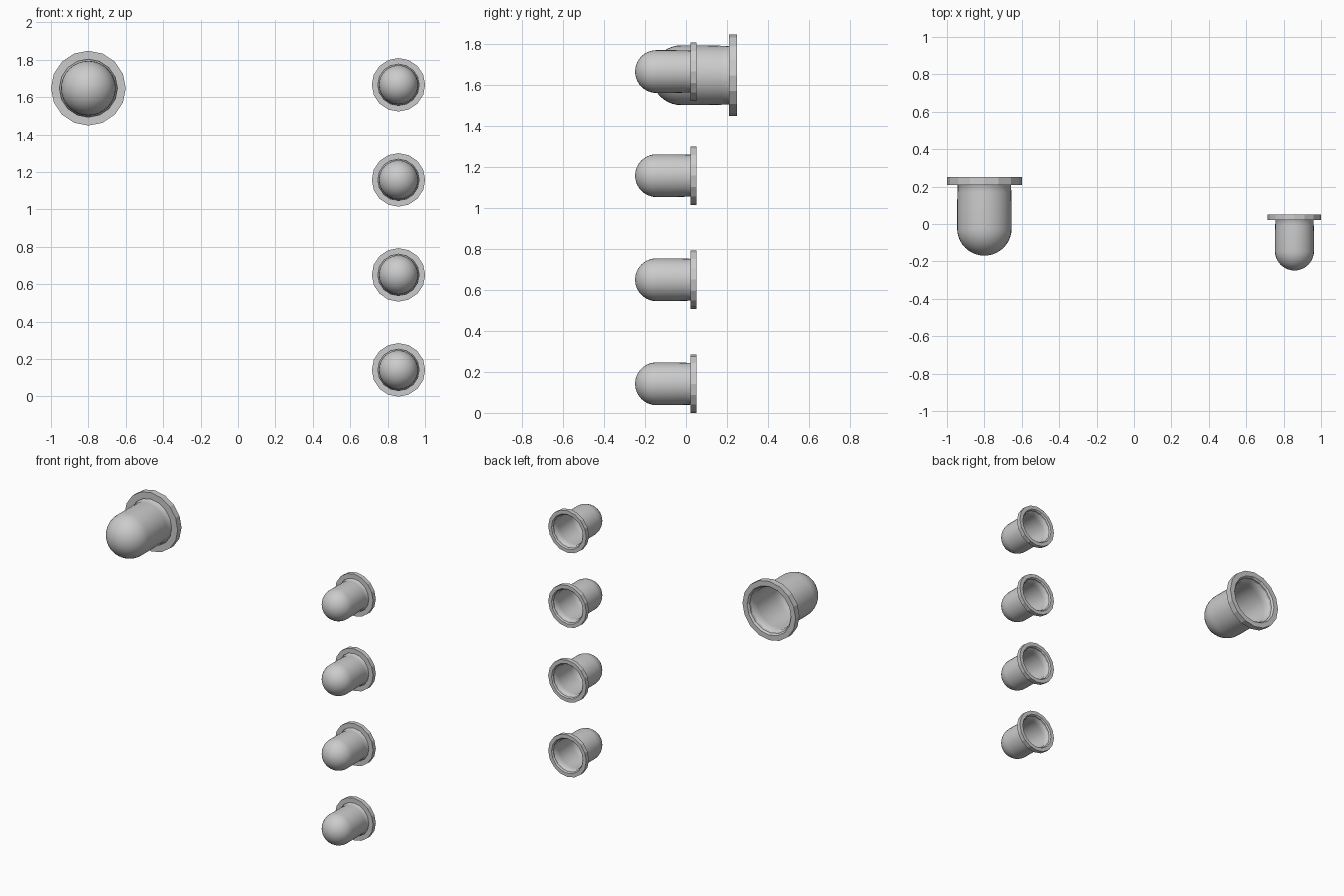
import bpy, bmesh
from math import pi, sin, cos, radians

if "Cube" in bpy.data.objects:
    bpy.data.objects.remove(bpy.data.objects["Cube"])


def lathe(name, profile, sides, centre, scale, closed=False, smooth=False):
    """Revolve (radius, y) points round the y axis; y = 0 is the back of the lamp."""
    bm = bmesh.new()
    cx, cy, cz = centre
    rings = []
    for r, y in profile:
        if r < 1e-6:
            rings.append([bm.verts.new((cx, cy + y * scale, cz))])
        else:
            rings.append([bm.verts.new((cx + r * scale * cos(2 * pi * i / sides),
                                        cy + y * scale,
                                        cz + r * scale * sin(2 * pi * i / sides)))
                          for i in range(sides)])
    pairs = list(zip(rings, rings[1:]))
    if closed:
        pairs.append((rings[-1], rings[0]))
    for a, b in pairs:
        for i in range(sides):
            j = (i + 1) % sides
            if len(a) == 1:
                bm.faces.new((a[0], b[j], b[i]))
            else:
                bm.faces.new((a[i], a[j], b[j], b[i]))
    bmesh.ops.recalc_face_normals(bm, faces=bm.faces)
    mesh = bpy.data.meshes.new(name)
    bm.to_mesh(mesh)
    bm.free()
    obj = bpy.data.objects.new(name, mesh)
    bpy.context.collection.objects.link(obj)
    if smooth:
        bpy.ops.object.select_all(action='DESELECT')
        obj.select_set(True)
        bpy.context.view_layer.objects.active = obj
        bpy.ops.object.shade_smooth_by_angle(angle=radians(40))
    return obj


# Hollow dome: rounded nose, straight barrel, slight neck, rim seated in the flange
R, LENGTH = 0.146, 0.419
dome = [(R * sin(k * pi / 20), -LENGTH + R * (1 - cos(k * pi / 20))) for k in range(11)]
dome += [(R, -0.15), (0.144, -0.08), (0.143, -0.042), (0.157, -0.022)]

# Flat mounting ring
flange = [(0.2, 0), (0.2, -0.041), (0.155, -0.041), (0.155, -0.012), (0.165, 0)]


def lamp(name, centre, scale):
    lathe(name + "_dome", dome, 32, centre, scale, smooth=True)
    lathe(name + "_flange", flange, 16, centre, scale, closed=True)


# One large lamp, and a column of four small ones
lamp("large_lamp", (-0.8, 0.25, 1.648), 1.0)
for n in range(4):
    lamp(f"small_lamp_{n + 1}", (0.858, 0.051, 0.142 + 0.508 * n), 0.715)
